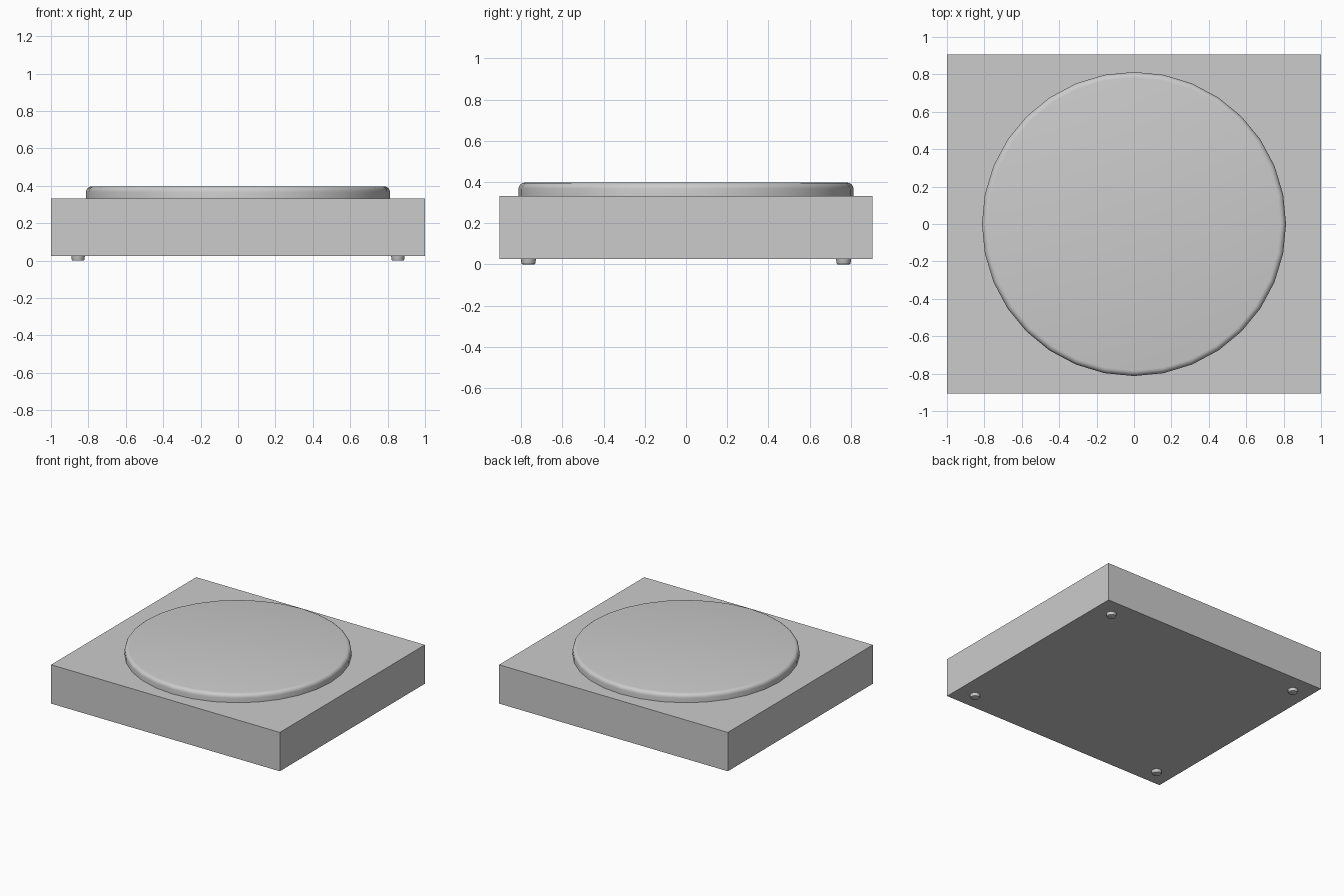
import bpy, bmesh
from math import cos, sin, tau, radians

if "Cube" in bpy.data.objects:
    bpy.data.objects.remove(bpy.data.objects["Cube"])


def finish(name, bm, smooth=False):
    bmesh.ops.recalc_face_normals(bm, faces=bm.faces)
    mesh = bpy.data.meshes.new(name)
    bm.to_mesh(mesh)
    bm.free()
    obj = bpy.data.objects.new(name, mesh)
    bpy.context.collection.objects.link(obj)
    if smooth:
        bpy.ops.object.select_all(action='DESELECT')
        obj.select_set(True)
        bpy.context.view_layer.objects.active = obj
        bpy.ops.object.shade_smooth_by_angle(angle=radians(40))
    return obj


def turned(name, profile, sides, x=0, y=0):
    """Closed solid from (radius, z) rings, capped at both ends."""
    bm = bmesh.new()
    rings = [[bm.verts.new((x + r * cos(tau * i / sides), y + r * sin(tau * i / sides), z))
              for i in range(sides)] for r, z in profile]
    for a, b in zip(rings, rings[1:]):
        for i in range(sides):
            j = (i + 1) % sides
            bm.faces.new((a[i], a[j], b[j], b[i]))
    bm.faces.new(rings[0])
    bm.faces.new(rings[-1])
    return finish(name, bm, True)


# Rectangular body
bm = bmesh.new()
bmesh.ops.create_cube(bm, size=1)
bmesh.ops.scale(bm, vec=(2, 1.812, 0.307), verts=bm.verts)
bmesh.ops.translate(bm, vec=(0, 0, 0.1785), verts=bm.verts)
finish("body", bm)

# Round plate with a rolled top edge
R, TOP, BEV = 0.813, 0.397, 0.03
edge = [(R - BEV + BEV * cos(tau / 4 * k / 4), TOP - BEV + BEV * sin(tau / 4 * k / 4))
        for k in range(5)]
turned("plate", [(R, 0.32)] + edge, 32)

# Four small feet
foot = [(0.028, 0.0), (0.032, 0.002), (0.034, 0.007), (0.038, 0.035)]
for sx, side in ((-1, "left"), (1, "right")):
    for sy, end in ((-1, "front"), (1, "back")):
        turned(f"foot_{end}_{side}", foot, 24, sx * 0.855, sy * 0.765)
